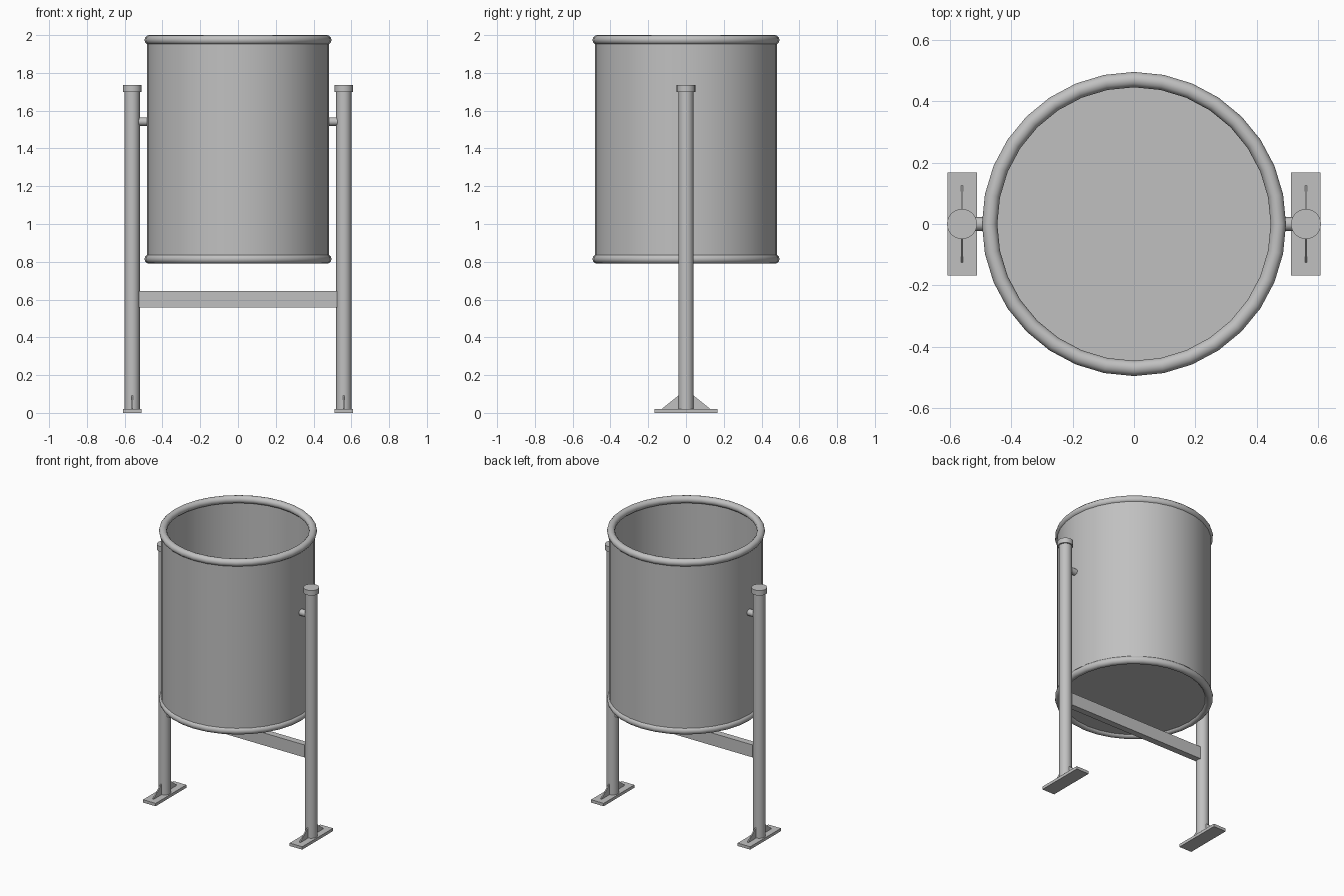
import bpy, bmesh, math
from mathutils import Matrix, Vector

cube = bpy.data.objects.get("Cube")
if cube:
    bpy.data.objects.remove(cube, do_unlink=True)

GREY = (0.53, 0.53, 0.53, 1.0)
metal = bpy.data.materials.new("grey metal")
metal.use_nodes = True
metal.diffuse_color = GREY
metal.node_tree.nodes["Principled BSDF"].inputs["Base Color"].default_value = GREY


def finish(name, bm, smooth=False):
    """Turn a bmesh into a named object with the metal material."""
    bmesh.ops.recalc_face_normals(bm, faces=bm.faces)
    mesh = bpy.data.meshes.new(name)
    bm.to_mesh(mesh)
    bm.free()
    mesh.materials.append(metal)
    obj = bpy.data.objects.new(name, mesh)
    bpy.context.collection.objects.link(obj)
    if smooth:
        bpy.ops.object.select_all(action='DESELECT')
        obj.select_set(True)
        bpy.context.view_layer.objects.active = obj
        bpy.ops.object.shade_smooth_by_angle(angle=math.radians(40))
    return obj


def lathe(name, profile, steps, closed=False):
    """Spin an (r, z) profile around the z axis."""
    bm = bmesh.new()
    verts = [bm.verts.new((r, 0, z)) for r, z in profile]
    pairs = list(zip(verts, verts[1:]))
    if closed:
        pairs.append((verts[-1], verts[0]))
    edges = [bm.edges.new(p) for p in pairs]
    bmesh.ops.spin(bm, geom=verts + edges, axis=(0, 0, 1), cent=(0, 0, 0),
                   angle=math.tau, steps=steps, use_duplicate=False)
    bmesh.ops.remove_doubles(bm, verts=bm.verts, dist=1e-4)
    return finish(name, bm, True)


def box(name, center, size):
    bm = bmesh.new()
    bmesh.ops.create_cube(bm, size=1, matrix=Matrix.Translation(center)
                          @ Matrix.Diagonal((*size, 1)))
    return finish(name, bm)


def rod(name, start, end, radius, sides=24):
    start, end = Vector(start), Vector(end)
    axis = end - start
    turn = axis.to_track_quat('Z', 'Y').to_matrix().to_4x4()
    bm = bmesh.new()
    bmesh.ops.create_cone(bm, cap_ends=True, segments=sides, radius1=radius,
                          radius2=radius, depth=axis.length,
                          matrix=Matrix.Translation((start + end) / 2) @ turn)
    return finish(name, bm, True)


def gusset(name, x, side):
    """Thin triangular plate bracing a post on its base."""
    bm = bmesh.new()
    outline = [(0.03, 0.018), (0.125, 0.018), (0.125, 0.024), (0.04, 0.092), (0.03, 0.092)]
    face = bm.faces.new([bm.verts.new((x - 0.004, side * y, z)) for y, z in outline])
    out = bmesh.ops.extrude_face_region(bm, geom=[face])["geom"]
    bmesh.ops.translate(bm, vec=(0.008, 0, 0),
                        verts=[v for v in out if isinstance(v, bmesh.types.BMVert)])
    return finish(name, bm)


# Open drum with a floor
lathe("drum", [(0, 0.805), (0.483, 0.805), (0.483, 1.975), (0.468, 1.975),
               (0.468, 0.825), (0, 0.825)], 32)

# Rolled rims at the mouth and the bottom edge
for label, z in (("top", 1.975), ("bottom", 0.815)):
    ring = [(0.47 + 0.025 * math.cos(a), z + 0.025 * math.sin(a))
            for a in (math.tau * i / 12 for i in range(12))]
    lathe(label + "_rim", ring, 32, closed=True)

# Posts with caps, pivot pins, base plates and gussets
for label, s in (("left", 1), ("right", -1)):
    x = 0.56 * s
    rod(label + "_post", (x, 0, 0.015), (x, 0, 1.705), 0.04)
    rod(label + "_post_cap", (x, 0, 1.70), (x, 0, 1.735), 0.049)
    rod(label + "_pivot_pin", (0.47 * s, 0, 1.542), (x, 0, 1.542), 0.022, 16)
    box(label + "_base_plate", (x, 0, 0.01), (0.096, 0.335, 0.02))
    gusset(label + "_front_gusset", x, -1)
    gusset(label + "_back_gusset", x, 1)

# Flat bar tying the posts together
box("crossbar", (0, 0, 0.602), (1.05, 0.045, 0.086))
